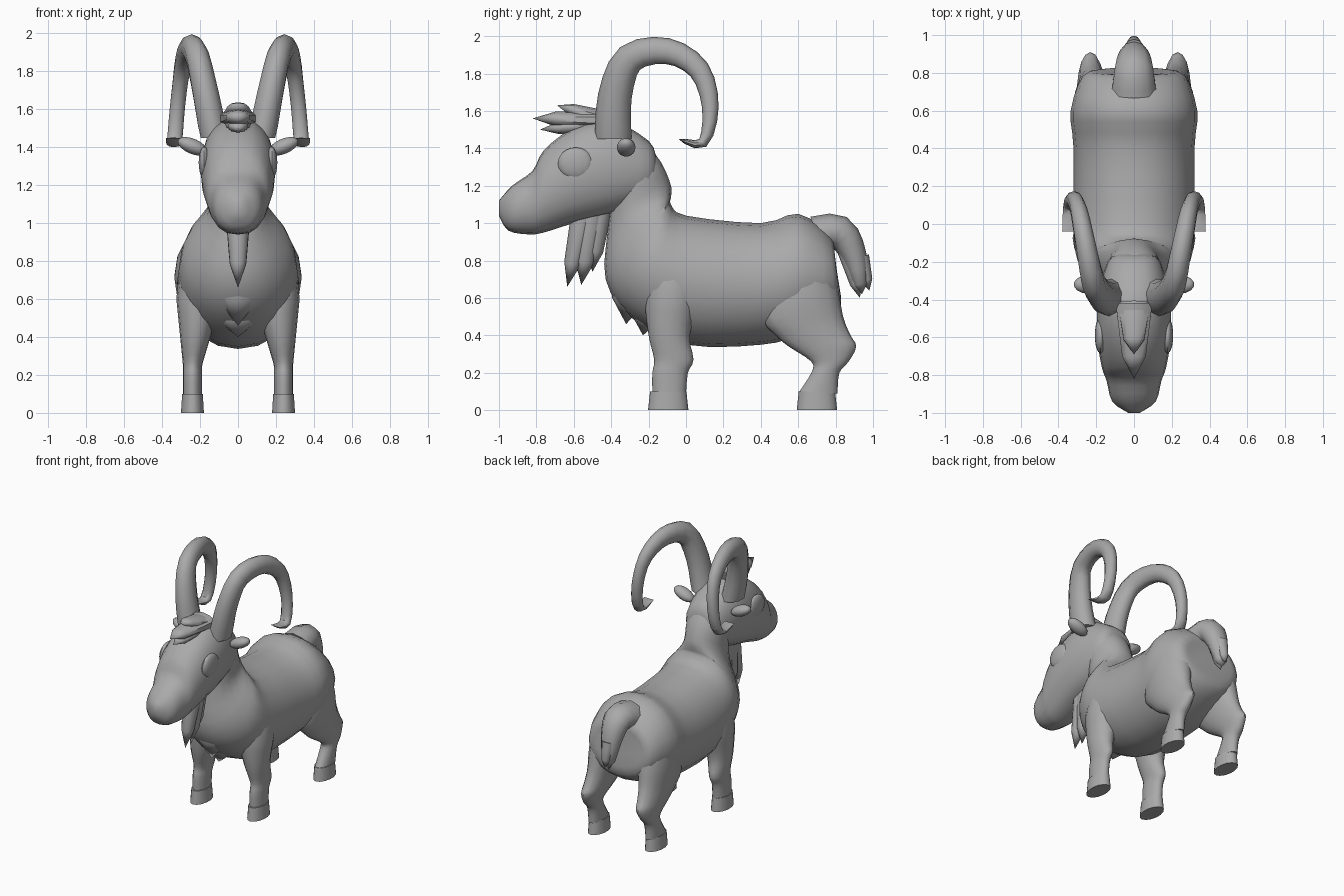
import bpy
import bmesh
import math
from mathutils import Vector, Matrix

cube = bpy.data.objects.get("Cube")
if cube:
    bpy.data.objects.remove(cube, do_unlink=True)

# One plain coat colour
coat = bpy.data.materials.new("coat_grey")
coat.use_nodes = True
grey = (.4, .4, .4, 1)
coat.diffuse_color = grey
coat.node_tree.nodes["Principled BSDF"].inputs["Base Color"].default_value = grey

parts = []


def finish(name, bm):
    """Turn a bmesh into a finished, coloured object."""
    bmesh.ops.recalc_face_normals(bm, faces=bm.faces)
    mesh = bpy.data.meshes.new(name)
    bm.to_mesh(mesh)
    bm.free()
    mesh.materials.append(coat)
    part = bpy.data.objects.new(name, mesh)
    bpy.context.scene.collection.objects.link(part)
    parts.append(part)


def smooth_rows(rows, steps=3):
    """Run a smooth curve through rows of values."""
    rows = [Vector(row) for row in rows]
    result = []
    last = len(rows) - 1
    for i in range(last):
        start, end = rows[i], rows[i + 1]
        leave = (end - rows[max(i - 1, 0)]) / 2
        arrive = (rows[min(i + 2, last)] - start) / 2
        for step in range(steps):
            t = step / steps
            ease = t * t * (3 - 2 * t)
            result.append(start.lerp(end, ease)
                          + leave * t * (1 - t) ** 2
                          - arrive * t * t * (1 - t))
    return result + [rows[-1]]


def skin(name, rings, segments=16, fullness=1):
    """Skin oval rings, each set by two opposite profile points
    (y, z, y, z), a half width and an x offset."""
    bm = bmesh.new()
    loops = []
    for ya, za, yb, zb, half_width, x in rings:
        first, second = Vector((x, ya, za)), Vector((x, yb, zb))
        centre = (first + second) / 2
        depth = second - centre
        loop = []
        for i in range(segments):
            angle = math.tau * i / segments
            sine = math.sin(angle)
            across = math.copysign(abs(sine) ** fullness, sine) * half_width
            loop.append(bm.verts.new(
                centre + depth * math.cos(angle) + Vector((across, 0, 0))))
        loops.append(loop)
    for lower, upper in zip(loops, loops[1:]):
        for i in range(segments):
            bm.faces.new((lower[i - 1], lower[i], upper[i], upper[i - 1]))
    bm.faces.new(loops[0])
    bm.faces.new(loops[-1])
    bmesh.ops.remove_doubles(bm, verts=bm.verts, dist=.0005)
    finish(name, bm)


def profile_body(name, rows, fullness):
    """A central form lofted along its side profile."""
    skin(name, [(*row, 0) for row in smooth_rows(rows)], 20, fullness)


def tapered_tube(name, path, radius, taper=.4, flatten=1, least=0, offset=lambda t: 0):
    """A tube that follows a (y, z) path and narrows to its tip."""
    points = smooth_rows(path)
    last = len(points) - 1
    rings = []
    for i, point in enumerate(points):
        t = i / last
        along = points[min(i + 1, last)] - points[max(i - 1, 0)]
        r = radius * (1 - t) ** taper
        across = Vector((along.y, -along.x)).normalized() * r
        rings.append((*(point + across), *(point - across),
                      max(r * flatten, least), offset(t)))
    skin(name, rings, segments=10)


def leg(name, rows, side):
    """Level rings (z, front y, back y) that swell, then sink into the body."""
    rings = []
    for z, front, back in smooth_rows(rows):
        rise = max(0, z - .25)
        rings.append((front, z, back, z, min(.05 + rise / 5, .12, .9 - z),
                      side * (.24 - rise / 10)))
    skin(name, rings)


def hoof(name, x, y):
    bm = bmesh.new()
    place = Matrix.Translation((x, y, .05)) @ Matrix.Diagonal((.062, .108, .1, 1))
    bmesh.ops.create_cone(bm, cap_ends=True, segments=14, radius1=1,
                          radius2=.9, depth=1, matrix=place)
    finish(name, bm)


def ellipsoid(name, centre, radii, tilt=0):
    bm = bmesh.new()
    place = (Matrix.Translation(centre) @ Matrix.Rotation(tilt, 4, "Y")
             @ Matrix.Diagonal((*radii, 1)))
    bmesh.ops.create_uvsphere(bm, u_segments=14, v_segments=10,
                              radius=1, matrix=place)
    finish(name, bm)


# Torso, turning up through the chest into the neck
profile_body("torso_and_neck", [
    (.83, .6, .79, .85, .18),
    (.8, .5, .77, .94, .27),
    (.6, .4, .6, 1.05, .335),
    (.4, .35, .4, 1, .32),
    (0, .35, 0, 1.04, .32),
    (-.3, .5, -.08, 1.1, .3),
    (-.43, .7, -.08, 1.14, .23),
    (-.42, .95, -.08, 1.2, .15),
    (-.4, 1.15, -.13, 1.32, .15),
    (-.45, 1.25, -.22, 1.44, .14),
], .95)

# Head with a long muzzle
profile_body("head", [
    (-.15, 1.24, -.16, 1.35, .07),
    (-.2, 1.13, -.2, 1.44, .14),
    (-.4, 1.05, -.4, 1.55, .19),
    (-.6, 1, -.6, 1.51, .195),
    (-.76, .95, -.76, 1.39, .17),
    (-.84, .94, -.82, 1.28, .145),
    (-.95, .96, -.93, 1.2, .115),
    (-1, 1.04, -1, 1.12, .03),
], .8)

# Tail curling over the rump
tapered_tube("tail", [(.7, .93), (.82, .95), (.9, .82), (.94, .62)], .11,
             taper=.45, flatten=1.15)

# Pointed locks of hair: root, tip, radius and sideways spread
locks = {
    "tail_lock_inner": ((.86, .85), (.93, .6), .05, 1),
    "tail_lock_outer": ((.93, .82), (.98, .64), .05, 1),
    "beard_front": ((-.54, 1.08), (-.635, .66), .07, 1),
    "beard_middle": ((-.5, 1.08), (-.56, .67), .08, .9),
    "beard_back": ((-.46, 1.1), (-.5, .74), .07, .9),
    "ruff_front": ((-.27, .9), (-.32, .46), .14, 1.2),
    "ruff_back": ((-.18, .7), (-.23, .4), .11, 1.6),
    "forelock_top": ((-.42, 1.55), (-.69, 1.63), .05, 1.8),
    "forelock_middle": ((-.42, 1.55), (-.82, 1.56), .06, 1.7),
    "forelock_lower": ((-.46, 1.53), (-.78, 1.5), .05, 1.6),
}
for name, (root, tip, radius, spread) in locks.items():
    tapered_tube(name, [root, tip], radius, flatten=spread)

# Paired horns, legs, hooves, eyes and ears
horn_path = [(-.39, 1.45), (-.38, 1.68), (-.3, 1.88), (-.1, 1.92),
             (.07, 1.82), (.13, 1.62), (.09, 1.43), (-.04, 1.45)]
front_leg = [(.8, -.2, .1), (.6, -.22, .07), (.4, -.2, .02),
             (.27, -.17, .04), (.2, -.18, .01), (.09, -.18, 0)]
hind_leg = [(.86, .55, .72), (.7, .44, .8), (.5, .4, .84), (.4, .48, .88),
            (.34, .55, .91), (.26, .67, .87), (.2, .67, .82), (.09, .6, .81)]

for label, side in (("left", 1), ("right", -1)):
    def splay(t):
        return side * (.12 + .22 * math.sin(t * math.pi / 2))

    tapered_tube(label + "_horn", horn_path, .1, taper=.65, flatten=.8,
                 least=.042, offset=splay)
    leg(label + "_front_leg", front_leg, side)
    leg(label + "_hind_leg", hind_leg, side)
    hoof(label + "_front_hoof", .24 * side, -.095)
    hoof(label + "_hind_hoof", .24 * side, .7)
    ellipsoid(label + "_eye", (.178 * side, -.59, 1.32), (.03, .095, .085))
    ellipsoid(label + "_ear", (.24 * side, -.32, 1.405), (.085, .05, .04), -.4 * side)

# Smooth shading that keeps the hoof rims crisp
bpy.ops.object.select_all(action="DESELECT")
for part in parts:
    part.select_set(True)
bpy.context.view_layer.objects.active = parts[0]
bpy.ops.object.shade_smooth_by_angle(angle=math.radians(50))
